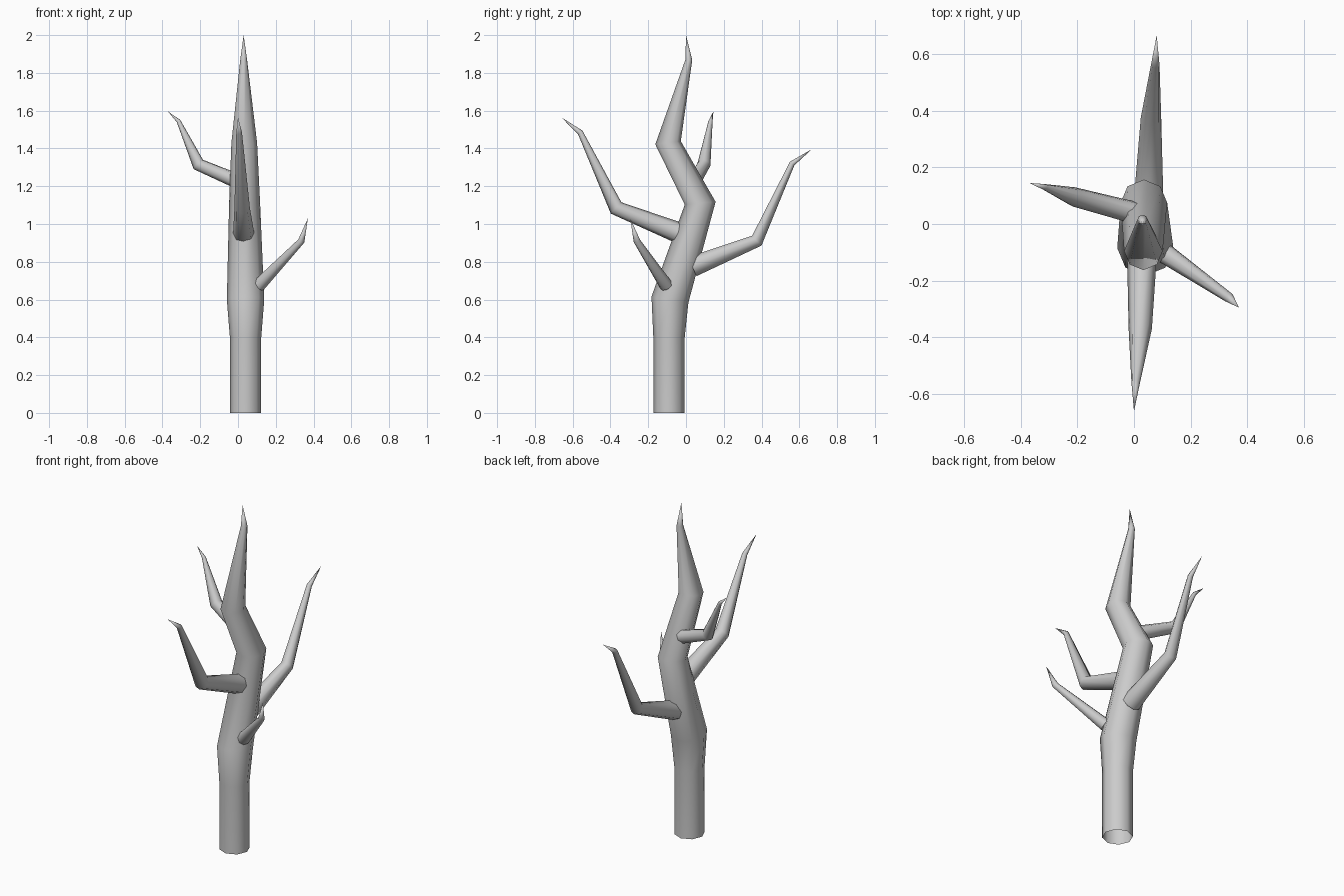
import bpy, bmesh, math
from mathutils import Vector

if "Cube" in bpy.data.objects:
    bpy.data.objects.remove(bpy.data.objects["Cube"])

SIDES = 8


def limb(name, path):
    """Tapered tube along (x, y, z, radius) points; the last point is a sharp tip."""
    pts = [Vector(p[:3]) for p in path]
    bm = bmesh.new()
    u, last = Vector((1, 0, 0)), Vector((0, 0, 1))
    prev = None
    for i, p in enumerate(path[:-1]):
        ahead = (pts[i + 1] - pts[i]).normalized()
        behind = (pts[i] - pts[i - 1]).normalized() if i else ahead
        t = (ahead + behind).normalized()
        # carry the ring orientation along the path without twisting
        u = last.rotation_difference(t) @ u
        u = (u - t * u.dot(t)).normalized()
        v = t.cross(u)
        last = t
        ring = []
        for k in range(SIDES):
            a = 2 * math.pi * k / SIDES
            ring.append(bm.verts.new(pts[i] + p[3] * (u * math.cos(a) + v * math.sin(a))))
        if prev:
            for k in range(SIDES):
                n = (k + 1) % SIDES
                bm.faces.new((prev[k], prev[n], ring[n], ring[k]))
        prev = ring
    tip = bm.verts.new(pts[-1])
    for k in range(SIDES):
        bm.faces.new((prev[k], prev[(k + 1) % SIDES], tip))
    for f in bm.faces:
        f.smooth = True
    me = bpy.data.meshes.new(name)
    bm.to_mesh(me)
    bm.free()
    ob = bpy.data.objects.new(name, me)
    bpy.context.collection.objects.link(ob)
    return ob


# Crooked trunk, open underneath
limb("trunk", [(0.04, -0.09, 0, 0.083), (0.04, -0.09, 0.4, 0.083),
               (0.04, -0.085, 0.6, 0.099), (0.035, 0.075, 1.11, 0.082),
               (0.033, -0.095, 1.43, 0.068), (0.03, 0.015, 1.87, 0.018),
               (0.03, 0.0, 2.0, 0)])

# Side branches
limb("front_branch", [(0.03, -0.03, 0.95, 0.056), (0.022, -0.37, 1.085, 0.041),
                      (0.006, -0.56, 1.485, 0.015), (0, -0.66, 1.565, 0)])
limb("back_branch", [(0.05, 0.035, 0.775, 0.055), (0.06, 0.375, 0.912, 0.036),
                     (0.075, 0.562, 1.32, 0.015), (0.08, 0.665, 1.395, 0)])
limb("left_branch", [(0.0, 0.04, 1.225, 0.04), (-0.21, 0.095, 1.315, 0.035),
                     (-0.315, 0.13, 1.545, 0.011), (-0.37, 0.145, 1.595, 0)])
limb("right_branch", [(0.11, -0.105, 0.675, 0.036), (0.335, -0.26, 0.91, 0.018),
                      (0.37, -0.295, 1.03, 0)])
